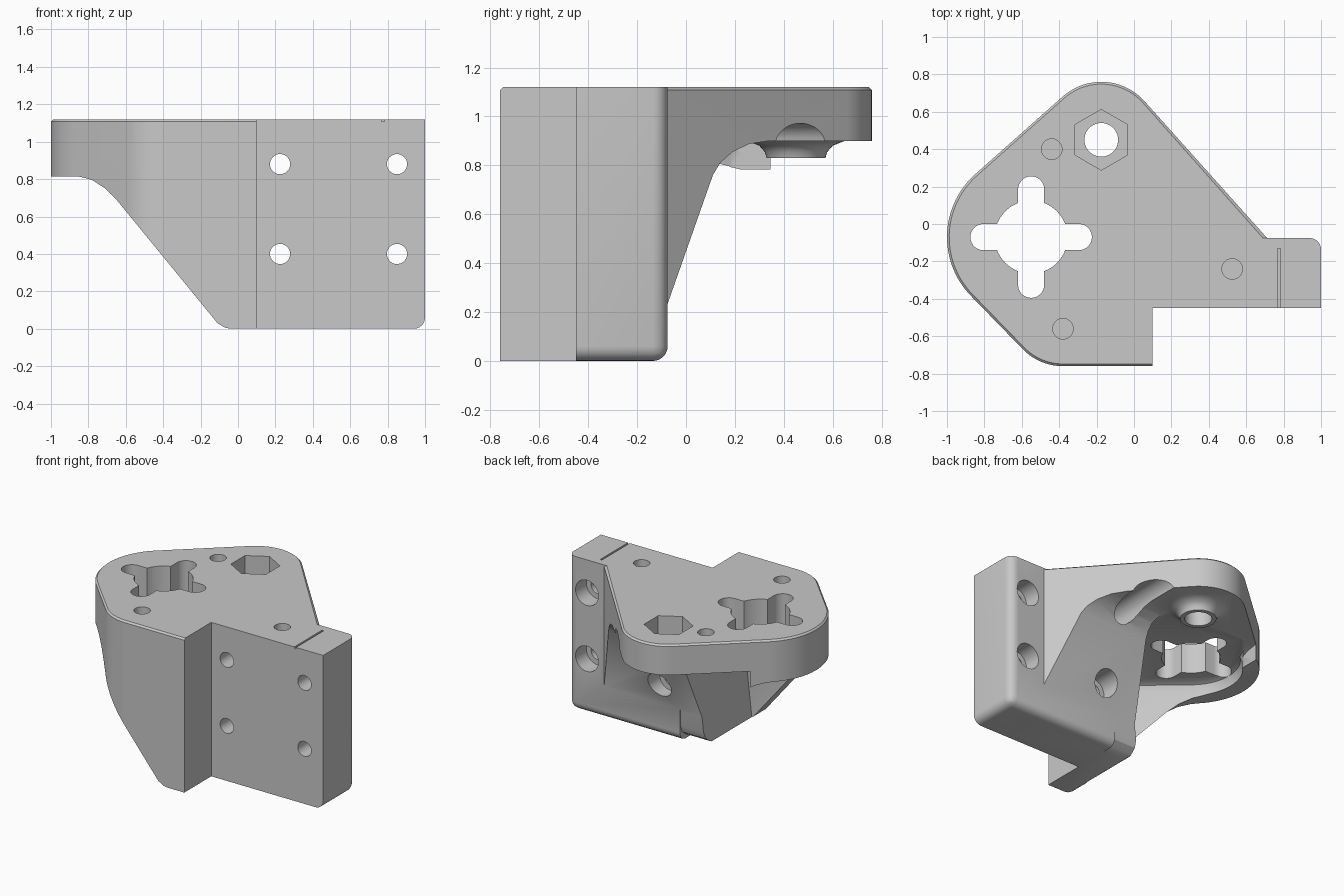
import bpy, bmesh, math

cube = bpy.data.objects.get("Cube")
if cube:
    bpy.data.objects.remove(cube)

TOP = 1.12
CEIL = 0.9
NUT = (-0.175, 0.45)
CROSS = (-0.55, -0.07)
TOE = (-0.38, -0.46)

grey = bpy.data.materials.new("plain grey")
grey.use_nodes = True
grey.diffuse_color = (0.58, 0.58, 0.58, 1)
grey.node_tree.nodes["Principled BSDF"].inputs["Base Color"].default_value = (0.58, 0.58, 0.58, 1)


def make_object(name, bm):
    bmesh.ops.recalc_face_normals(bm, faces=bm.faces)
    if bm.calc_volume(signed=True) < 0:
        bmesh.ops.reverse_faces(bm, faces=bm.faces)
    mesh = bpy.data.meshes.new(name)
    bm.to_mesh(mesh)
    bm.free()
    mesh.materials.append(grey)
    obj = bpy.data.objects.new(name, mesh)
    bpy.context.scene.collection.objects.link(obj)
    return obj


def loft_bm(rings):
    """Closed solid through rings of 3D points."""
    bm = bmesh.new()
    loops = [[bm.verts.new(p) for p in ring] for ring in rings]
    for low, high in zip(loops, loops[1:]):
        for i in range(len(low)):
            j = (i + 1) % len(low)
            bm.faces.new((low[i], low[j], high[j], high[i]))
    bm.faces.new(loops[0][::-1])
    bm.faces.new(loops[-1])
    return bm


def prism_bm(points, low, high, axis="z"):
    place = {"x": lambda a, b, t: (t, a, b),
             "y": lambda a, b, t: (a, t, b),
             "z": lambda a, b, t: (a, b, t)}[axis]
    return loft_bm([[place(a, b, t) for a, b in points] for t in (low, high)])


def prism(name, *args):
    return make_object(name, prism_bm(*args))


def level(points, z):
    return [(x, y, z) for x, y in points]


def arc(centre, radius, start, end, steps=14):
    angles = [math.radians(start + (end - start) * i / steps) for i in range(steps + 1)]
    return [(centre[0] + radius * math.cos(a), centre[1] + radius * math.sin(a)) for a in angles]


def disc(centre, radius, sides=40):
    return arc(centre, radius, 90, 450 - 360 / sides, sides - 1)


def box(x0, x1, y0, y1):
    return [(x0, y0), (x1, y0), (x1, y1), (x0, y1)]


def combine(target, tool, operation="DIFFERENCE"):
    """Apply a boolean and drop the tool object."""
    mod = target.modifiers.new("shape", "BOOLEAN")
    mod.operation, mod.object, mod.solver = operation, tool, "EXACT"
    bpy.context.view_layer.update()
    evaluated = target.evaluated_get(bpy.context.evaluated_depsgraph_get())
    mesh = bpy.data.meshes.new_from_object(evaluated)
    target.modifiers.clear()
    target.data = mesh
    bpy.data.objects.remove(tool)


def outline(inset):
    """Plan of the main body, clockwise from the front edge."""
    return (arc(TOE, 0.3 - inset, 270, 225, 10) + arc(CROSS, 0.45 - inset, 225, 131.6, 24)
            + arc(NUT, 0.31 - inset, 131.6, 41.9, 24)
            + [(0.77 - inset, -0.14 - inset), (0.77 - inset, -0.45), (0.1, -0.45),
               (0.1, -0.76 + inset)])


def pocket_plan(inset, wall):
    """Plan of the hollow below the cross opening."""
    return ([(wall - inset, -0.62 + inset)] + arc(TOE, 0.16 - inset, 270, 225, 8)
            + arc(CROSS, 0.34 - inset, 225, 131.6, 16)
            + [(-0.7 + inset, 0.385 - inset), (wall - inset, 0.385 - inset)])


# Main body: rounded outline with a fine chamfer round the top
body = make_object("mounting_bracket", loft_bm([
    level(outline(0), 0), level(outline(0), TOP - 0.012), level(outline(0.012), TOP)]))

# Left underside slope
combine(body, prism("left_slope", [
    (-1.3, -0.2), (-0.04, -0.2), (-0.04, 0), (-0.07, 0.006), (-0.11, 0.03), (-0.65, 0.69),
    (-0.71, 0.75), (-0.78, 0.795), (-0.84, 0.812), (-0.88, 0.815), (-1.3, 0.815)], -1, 1, "y"))

# Back underside slope, blending into the overhanging top
combine(body, prism("back_slope", [
    (-0.2, -0.2), (-0.2, 0), (-0.14, 0.03), (-0.1, 0.06), (-0.08, 0.11), (-0.08, 0.22),
    (0.11, 0.76), (0.14, 0.81), (0.19, 0.855), (0.26, 0.888), (0.34, CEIL),
    (1, CEIL), (1, -0.2)], -0.76, 1.2, "x"))
combine(body, prism("rim_step", box(-1.2, -0.5, 0.38, 1), -0.2, CEIL))

# Pocket under the cross opening, with a leaning right wall
combine(body, make_object("pocket", loft_bm([
    level(pocket_plan(0, -0.11), -0.1), level(pocket_plan(0, 0), CEIL - 0.05),
    level(pocket_plan(0.015, 0), CEIL - 0.015), level(pocket_plan(0.05, 0), CEIL)])))

# Side plate with rounded far corners
bm = prism_bm(box(0.1, 1, -0.45, -0.075), 0, TOP)
rounded = []
for e in bm.edges:
    mid = (e.verts[0].co + e.verts[1].co) / 2
    if (mid.x > 0.99) + (mid.y > -0.08) + (mid.z < 0.01) == 2:
        rounded.append(e)
bmesh.ops.bevel(bm, geom=rounded, offset=0.06, segments=6, profile=0.5, affect="EDGES")
combine(body, make_object("side_plate", bm), "UNION")
combine(body, prism("top_groove", box(0.768, 0.782, -0.5, -0.13), TOP - 0.012, 2))

# Flared boss below the nut seat
flare = [(0.12, 0.83), (0.128, 0.855), (0.15, 0.88), (0.2, CEIL), (0.2, 0.95)]
combine(body, make_object("nut_boss", loft_bm([level(disc(NUT, r), z) for r, z in flare])), "UNION")

# Hexagonal nut seat and its bore
combine(body, prism("nut_seat", disc(NUT, 0.162, 6), 0.97, 2))
combine(body, prism("nut_bore", disc(NUT, 0.09), 0.5, 2))

# Cross opening: round centre with four rounded arms
cross = []
inner = math.degrees(math.asin(0.07 / 0.195))
for k in range(4):
    turn = 90 * k
    a = math.radians(turn)
    tip = (CROSS[0] + 0.255 * math.cos(a), CROSS[1] + 0.255 * math.sin(a))
    cross += arc(tip, 0.07, turn - 90, turn + 90)
    cross += arc(CROSS, 0.195, turn + inner, turn + 90 - inner, 8)
combine(body, prism("cross_opening", cross, -0.1, 2))

# Blind screw holes in the top
for spot in [(-0.44, 0.4), (-0.38, -0.56), (0.525, -0.24)]:
    combine(body, prism("screw_hole", disc(spot, 0.055, 28), 1.0, 2))

# Plate bolt holes with counterbores at the back
for x, z, start, end in [(0.225, 0.4, -0.15, 1), (0.225, 0.88, -0.1, 0.57),
                         (0.85, 0.4, -0.2, 1), (0.85, 0.88, -0.2, 1)]:
    combine(body, prism("bolt_hole", disc((x, z), 0.054, 32), -0.6, 0.2, "y"))
    combine(body, prism("counterbore", disc((x, z), 0.092, 32), start, end, "y"))

# Tidy surface shading
bpy.ops.object.select_all(action="DESELECT")
body.select_set(True)
bpy.context.view_layer.objects.active = body
bpy.ops.object.shade_smooth_by_angle(angle=math.radians(30))
